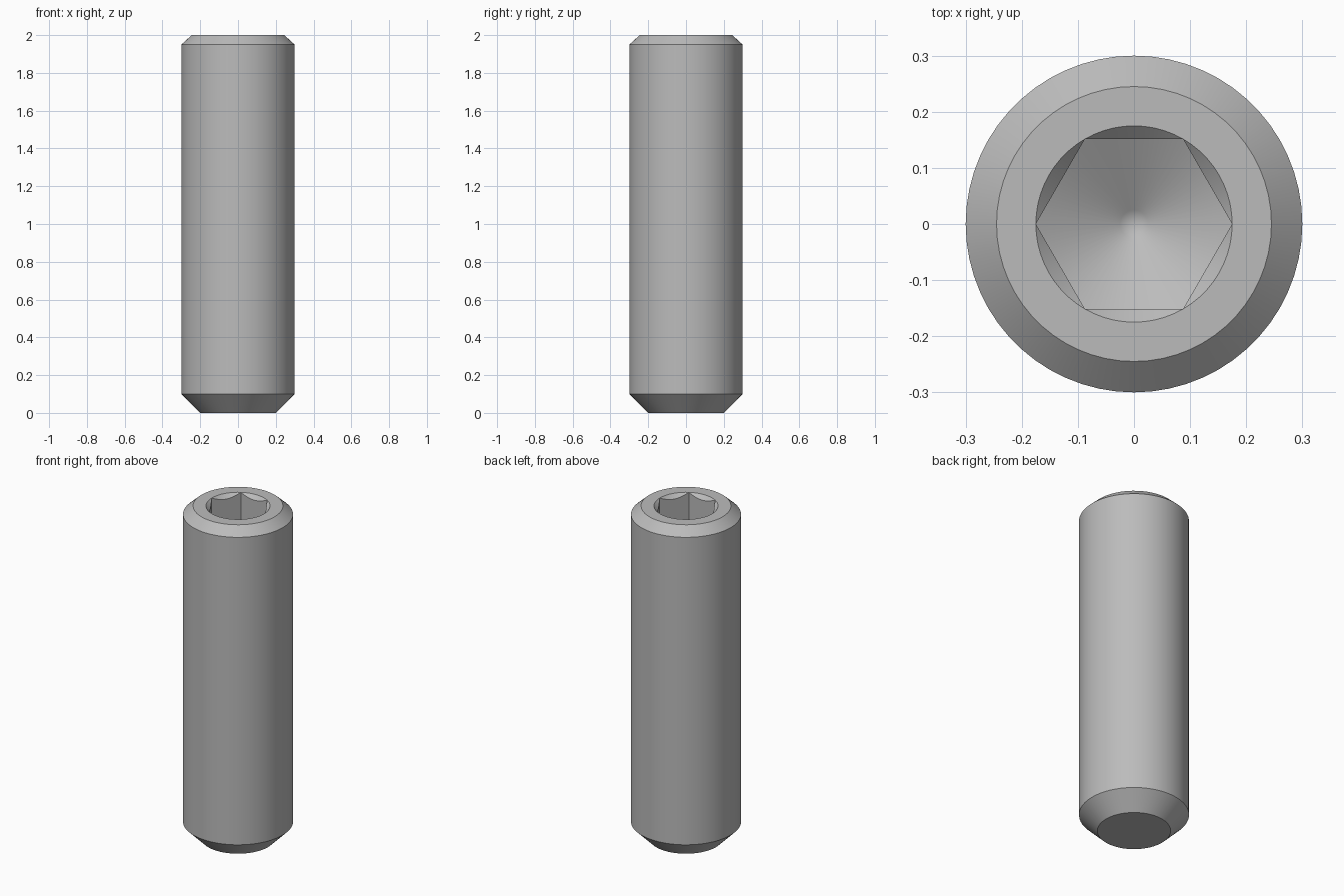
import bpy
import bmesh
from math import cos, pi, radians, sin, tan

cube = bpy.data.objects.get("Cube")
if cube:
    bpy.data.objects.remove(cube, do_unlink=True)

SEGMENTS = 60            # multiple of six, so the socket corners fall on vertices
BODY_R, TOP_R, TIP_R = 0.3, 0.245, 0.2
HEIGHT, TOP_BEVEL, TIP_BEVEL = 2.0, 0.05, 0.1
FLAT_R = 0.1515          # socket centre to flat
CORNER_R = FLAT_R / cos(pi / 6)
SOCKET_FLOOR = 1.6
DRILL_SLOPE = tan(radians(30))
TIP_DIMPLE = 0.025


def hex_radius(angle):
    """Distance from the axis to the hexagon outline, corners on the x axis."""
    return FLAT_R / cos(angle % (pi / 3) - pi / 6)


def circle(radius, z):
    return lambda angle: (radius, z)


def countersink_edge(angle):
    r = hex_radius(angle)
    return r, HEIGHT - (CORNER_R - r)


def socket_floor_edge(angle):
    r = hex_radius(angle)
    return r, SOCKET_FLOOR - (CORNER_R - r) * DRILL_SLOPE


def drill_z(r):
    return SOCKET_FLOOR - (CORNER_R - r) * DRILL_SLOPE


# Sections from the tip, up the body, over the rim and down into the socket
sections = [
    circle(TIP_R, 0),
    circle(BODY_R, TIP_BEVEL),
    circle(BODY_R, HEIGHT - TOP_BEVEL),
    circle(TOP_R, HEIGHT),
    circle(CORNER_R, HEIGHT),
    countersink_edge,
    socket_floor_edge,
    circle(TIP_DIMPLE, drill_z(TIP_DIMPLE)),
]

bm = bmesh.new()
rings = []
for section in sections:
    ring = []
    for i in range(SEGMENTS):
        a = 2 * pi * i / SEGMENTS
        r, z = section(a)
        ring.append(bm.verts.new((r * cos(a), r * sin(a), z)))
    rings.append(ring)

for low, high in zip(rings, rings[1:]):
    for i in range(SEGMENTS):
        j = (i + 1) % SEGMENTS
        bm.faces.new((low[i], low[j], high[j], high[i]))

# Flat tip and the point of the drilled cone
bm.faces.new(rings[0][::-1])
apex = bm.verts.new((0, 0, drill_z(0)))
for i in range(SEGMENTS):
    bm.faces.new((rings[-1][i], rings[-1][(i + 1) % SEGMENTS], apex))

# The countersink closes to a point at each socket corner
bmesh.ops.remove_doubles(bm, verts=bm.verts, dist=0.00005)
bmesh.ops.recalc_face_normals(bm, faces=bm.faces)

mesh = bpy.data.meshes.new("socket_set_screw")
bm.to_mesh(mesh)
bm.free()
screw = bpy.data.objects.new("socket_set_screw", mesh)
bpy.context.collection.objects.link(screw)

# Plain grey steel
steel = bpy.data.materials.new("grey_steel")
steel.use_nodes = True
colour = (0.5, 0.5, 0.5, 1)
steel.diffuse_color = colour
steel.node_tree.nodes["Principled BSDF"].inputs["Base Color"].default_value = colour
mesh.materials.append(steel)

bpy.ops.object.select_all(action="DESELECT")
screw.select_set(True)
bpy.context.view_layer.objects.active = screw
bpy.ops.object.shade_smooth_by_angle(angle=radians(30))
